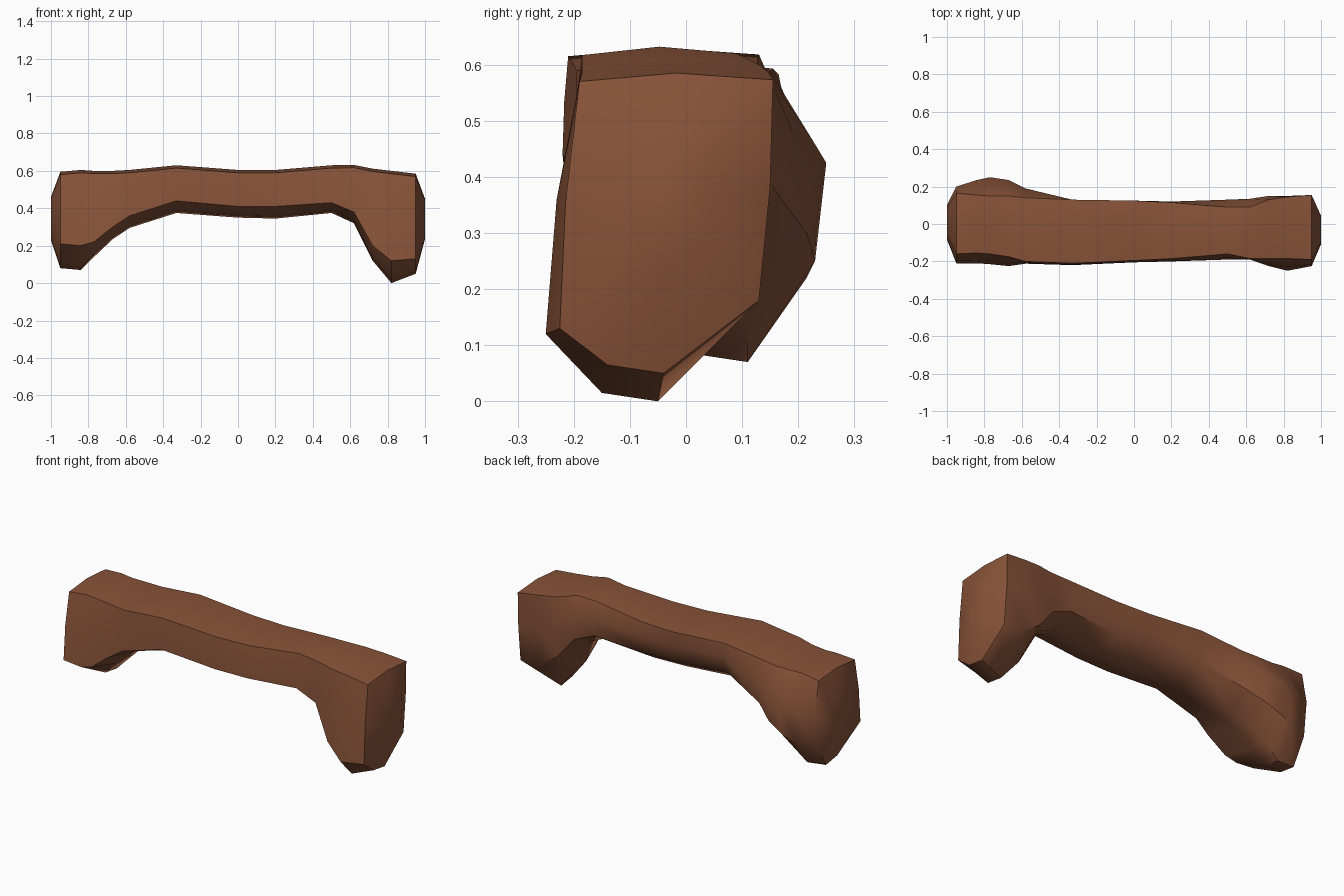
import bpy, bmesh, math

# Stations along the arch: x, top z, top front y, top back y, front y,
# front lower z, underside centre y, underside z, back y, back lower z
STATIONS = [
    (-.95, .595, -.16, .165, -.210, .21, .06, .080, .20, .22),
    (-.84, .605, -.155, .155, -.21, .20, .07, .070, .235, .22),
    (-.77, .600, -.16, .15, -.215, .22, .07, .140, .25, .25),
    (-.67, .600, -.175, .15, -.225, .30, .04, .235, .235, .30),
    (-.58, .605, -.20, .14, -.212, .36, .00, .295, .19, .36),
    (-.33, .630, -.21, .13, -.220, .44, -.04, .375, .13, .45),
    (.00, .605, -.195, .125, -.205, .41, -.04, .350, .125, .42),
    (.20, .605, -.185, .115, -.20, .41, -.04, .345, .12, .41),
    (.50, .630, -.16, .09, -.190, .43, -.04, .375, .13, .43),
    (.62, .632, -.185, .09, -.19, .38, -.04, .320, .135, .38),
    (.72, .612, -.185, .13, -.225, .20, -.07, .120, .15, .26),
    (.82, .600, -.185, .145, -.25, .12, -.09, .000, .15, .19),
    (.95, .585, -.19, .155, -.225, .13, -.08, .050, .15, .18),
]


def ring(x, zt, ytf, ytb, yf, zf, yc, zb, yb, zl):
    return [(x, ytb, zt - .012), (x, (ytf + ytb) / 2, zt), (x, ytf, zt - .015),
            (x, .7 * yf + .3 * ytf, (zt + zf) / 2), (x, yf, zf),
            (x, yc - .06, zb + .015), (x, yc + .04, zb),
            (x, yb - .02, zl), (x, yb, (zt + zl) / 2)]


def bulge(points, x, cy, cz, s):
    # Smaller ring that makes an end face swell outwards
    return [(x, cy + (p[1] - cy) * s, cz + (p[2] - cz) * s) for p in points]


rings = [ring(*s) for s in STATIONS]
rings.insert(0, bulge(rings[0], -1.0, .02, .35, .45))
rings.append(bulge(rings[-1], 1.0, -.03, .36, .4))

# Arch body: skin the rings and close both ends
bm = bmesh.new()
loops = [[bm.verts.new(p) for p in r] for r in rings]
n = len(loops[0])
for a, b in zip(loops, loops[1:]):
    for i in range(n):
        j = (i + 1) % n
        bm.faces.new((a[i], a[j], b[j], b[i]))
bm.faces.new(loops[0])
bm.faces.new(loops[-1])
bmesh.ops.recalc_face_normals(bm, faces=bm.faces[:])
mesh = bpy.data.meshes.new("rock_arch")
bm.to_mesh(mesh)
bm.free()

# Single brown rock colour
mat = bpy.data.materials.new("reddish brown rock")
mat.diffuse_color = (.25, .088, .041, 1)
mesh.materials.append(mat)
arch = bpy.data.objects.new("rock_arch", mesh)
bpy.context.collection.objects.link(arch)
bpy.context.view_layer.objects.active = arch
arch.select_set(True)
bpy.ops.object.shade_smooth_by_angle(angle=math.radians(45))
